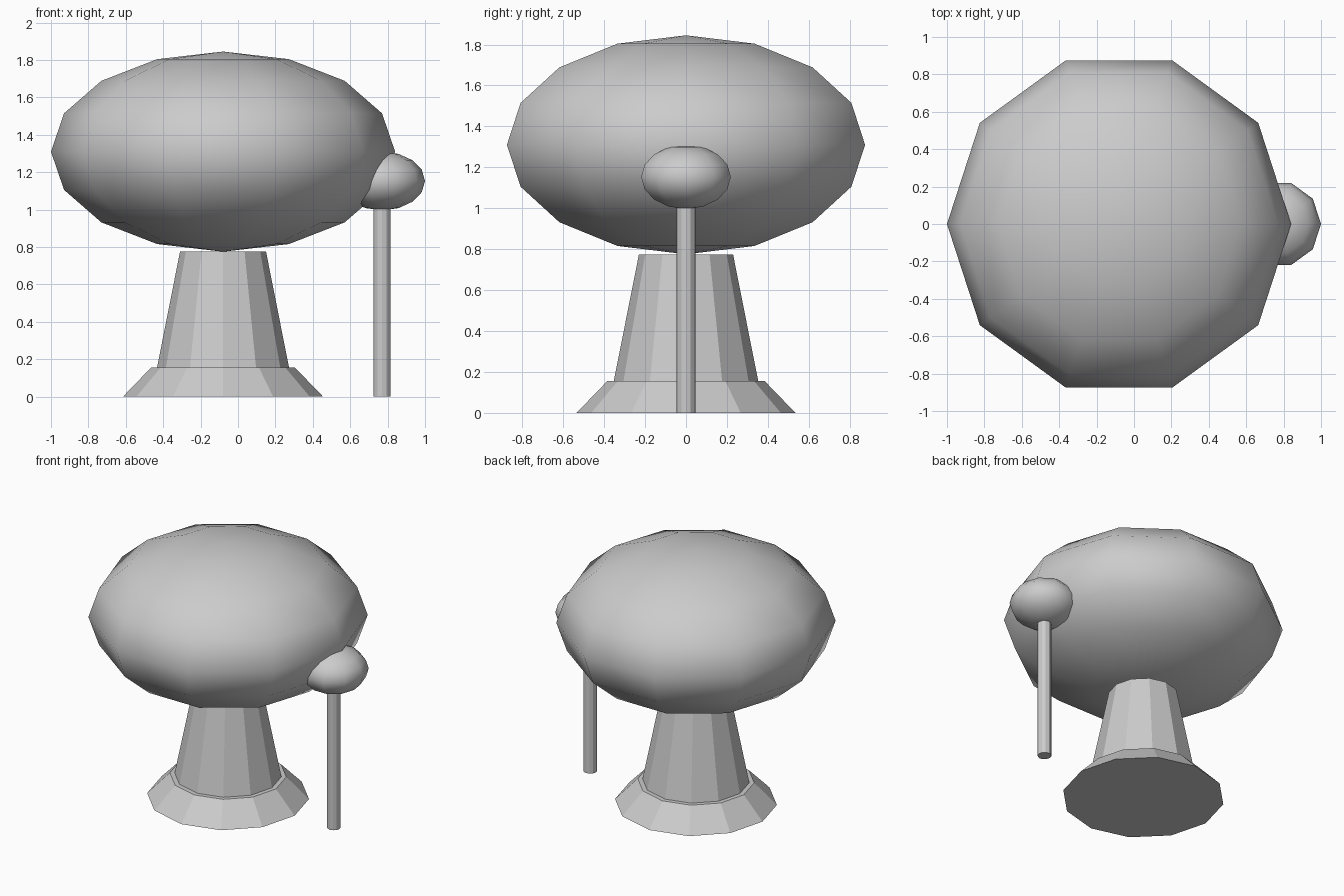
import bpy, bmesh, math
from mathutils import Matrix

default = bpy.data.objects.get("Cube")
if default:
    bpy.data.objects.remove(default, do_unlink=True)

# Single flat grey for the whole tree
grey = bpy.data.materials.new("plain grey")
grey.use_nodes = True
COLOUR = (0.6, 0.6, 0.6, 1)
grey.diffuse_color = COLOUR
grey.node_tree.nodes["Principled BSDF"].inputs["Base Color"].default_value = COLOUR


def finish(name, bm, location, smooth):
    """Turn a bmesh into a named, coloured object."""
    # Put a corner of the cross-section on the +x axis
    widest = max(bm.verts, key=lambda v: (round(v.co.x ** 2 + v.co.y ** 2, 4), v.co.y))
    turn = Matrix.Rotation(-math.atan2(widest.co.y, widest.co.x), 4, "Z")
    bmesh.ops.transform(bm, matrix=turn, verts=bm.verts)
    bmesh.ops.recalc_face_normals(bm, faces=bm.faces)
    for face in bm.faces:
        face.smooth = smooth
    mesh = bpy.data.meshes.new(name)
    bm.to_mesh(mesh)
    bm.free()
    mesh.materials.append(grey)
    obj = bpy.data.objects.new(name, mesh)
    obj.location = location
    bpy.context.collection.objects.link(obj)
    return obj


def foliage(name, location, radius, half_height):
    """Squashed low-poly ball with smooth shading."""
    bm = bmesh.new()
    bmesh.ops.create_uvsphere(bm, u_segments=10, v_segments=8, radius=radius)
    bmesh.ops.scale(bm, vec=(1, 1, half_height / radius), verts=bm.verts)
    return finish(name, bm, location, True)


def post(name, x, bottom, top, bottom_radius, top_radius):
    """Twelve-sided tapered column."""
    bm = bmesh.new()
    bmesh.ops.create_cone(bm, cap_ends=True, segments=12, radius1=bottom_radius,
                          radius2=top_radius, depth=top - bottom)
    return finish(name, bm, (x, 0, (bottom + top) / 2), False)


TRUNK_X, STEM_X = -0.08, 0.77

# Main tree
post("trunk_base", TRUNK_X, 0, 0.155, 0.535, 0.385)
post("trunk", TRUNK_X, 0.155, 0.775, 0.353, 0.23)
foliage("large_crown", (TRUNK_X, 0, 1.31), 0.92, 0.535)

# Side branch
post("side_stem", STEM_X, 0, 1.01, 0.046, 0.046)
foliage("small_crown", (STEM_X, 0, 1.153), 0.23, 0.157)
